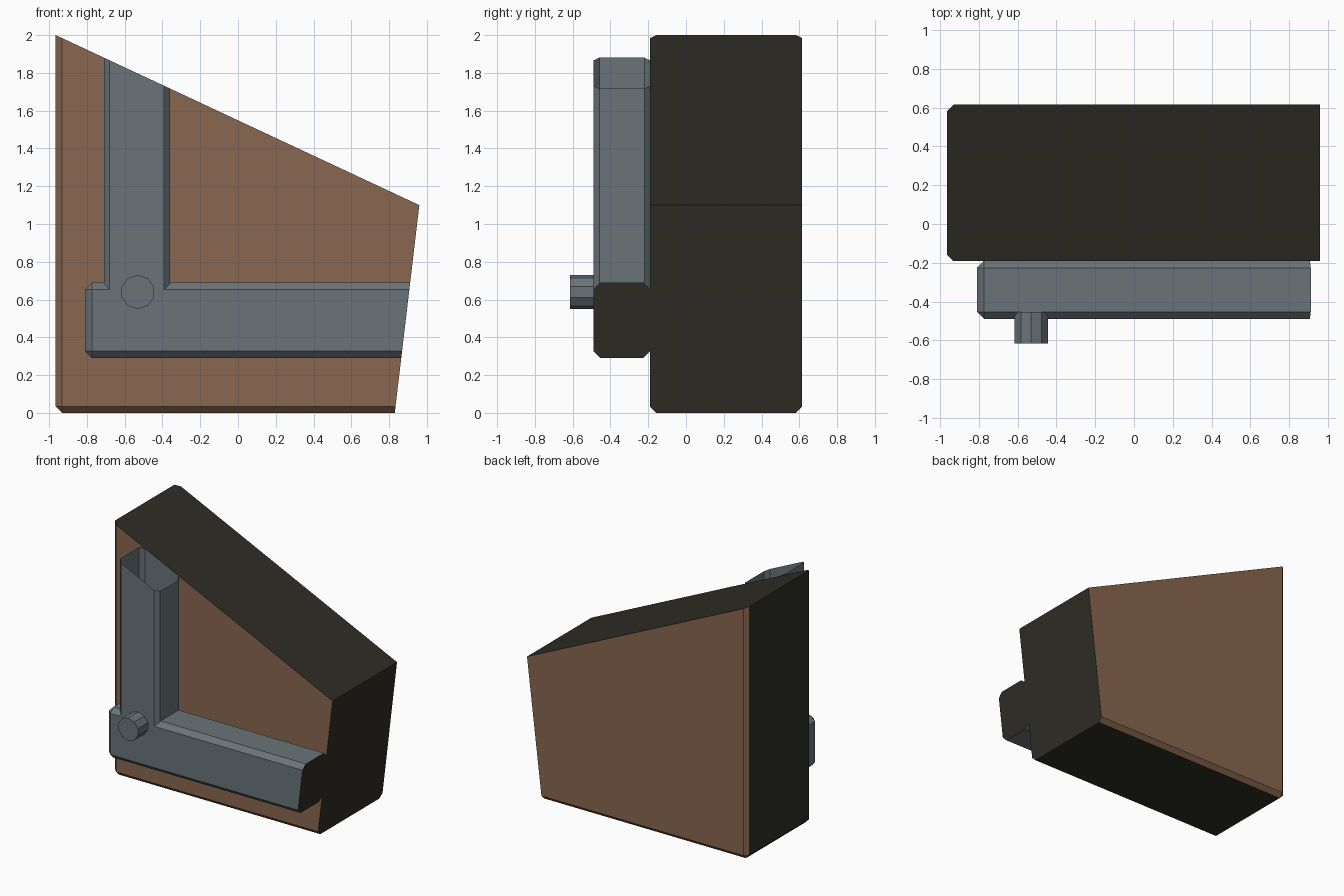
import bpy, bmesh
from math import pi
from mathutils import Vector, Matrix

cube = bpy.data.objects.get("Cube")
if cube:
    bpy.data.objects.remove(cube, do_unlink=True)


def material(name, rgb):
    m = bpy.data.materials.new(name)
    m.use_nodes = True
    m.diffuse_color = (*rgb, 1)
    m.node_tree.nodes["Principled BSDF"].inputs["Base Color"].default_value = (*rgb, 1)
    return m


brown = material("brown", (0.25, 0.135, 0.08))
olive = material("dark olive", (0.027, 0.026, 0.018))
grey = material("slate grey", (0.144, 0.174, 0.191))

# Cutting planes: a point and the normal of the side that is removed
ROOF = (Vector((-0.965, 0, 2.0)), Vector((0.9, 0, 1.925)).normalized())
SIDE = (Vector((0.83, 0, 0)), Vector((1.1, 0, -0.13)).normalized())


def chamfered_box(lo, hi, bevel):
    lo, hi = Vector(lo), Vector(hi)
    bm = bmesh.new()
    size = hi - lo
    bmesh.ops.create_cube(bm, size=1, matrix=Matrix.Translation((lo + hi) / 2) @ Matrix.Diagonal((*size, 1)))
    bmesh.ops.bevel(bm, geom=bm.edges[:], offset=bevel, offset_type='OFFSET',
                    segments=1, profile=0.5, affect='EDGES')
    return bm


def cut(bm, plane, cap=True):
    geom = bm.verts[:] + bm.edges[:] + bm.faces[:]
    res = bmesh.ops.bisect_plane(bm, geom=geom, dist=1e-5, plane_co=plane[0],
                                 plane_no=plane[1], clear_outer=True)
    if cap:
        edges = [e for e in res["geom_cut"] if isinstance(e, bmesh.types.BMEdge)]
        bmesh.ops.edgeloop_fill(bm, edges=edges, mat_nr=1)
        bmesh.ops.recalc_face_normals(bm, faces=bm.faces[:])


def finish(bm, name, *mats):
    mesh = bpy.data.meshes.new(name)
    bm.to_mesh(mesh)
    bm.free()
    for m in mats:
        mesh.materials.append(m)
    obj = bpy.data.objects.new(name, mesh)
    bpy.context.collection.objects.link(obj)


# Main block: brown front, back and chamfers, dark edges all round
bm = chamfered_box((-0.965, -0.19, 0), (1.3, 0.615, 2.4), 0.033)
cut(bm, ROOF)
cut(bm, SIDE)
bm.normal_update()
for f in bm.faces:
    f.material_index = 1 if abs(f.normal.y) < 0.1 else 0
finish(bm, "main_block", brown, olive)

# Horizontal beam with a dark cut end
bm = chamfered_box((-0.81, -0.49, 0.29), (1.3, -0.19, 0.69), 0.037)
cut(bm, SIDE)
finish(bm, "horizontal_beam", grey, olive)

# Upright beam, hollow and open at the sloped top
bm = chamfered_box((-0.71, -0.49, 0.3), (-0.36, -0.19, 2.4), 0.031)
cut(bm, ROOF, cap=False)
cut(bm, (Vector((0, 0, 0.653)), Vector((0, 0, -1))), cap=False)
finish(bm, "upright_beam", grey)

# Ten-sided peg at the joint, one corner pointing up
bm = bmesh.new()
bmesh.ops.create_cone(bm, cap_ends=True, segments=10, radius1=0.09, radius2=0.09, depth=0.16,
                      matrix=Matrix.Translation((-0.53, -0.535, 0.64)) @ Matrix.Rotation(pi / 2, 4, 'X'))
finish(bm, "joint_peg", grey)
